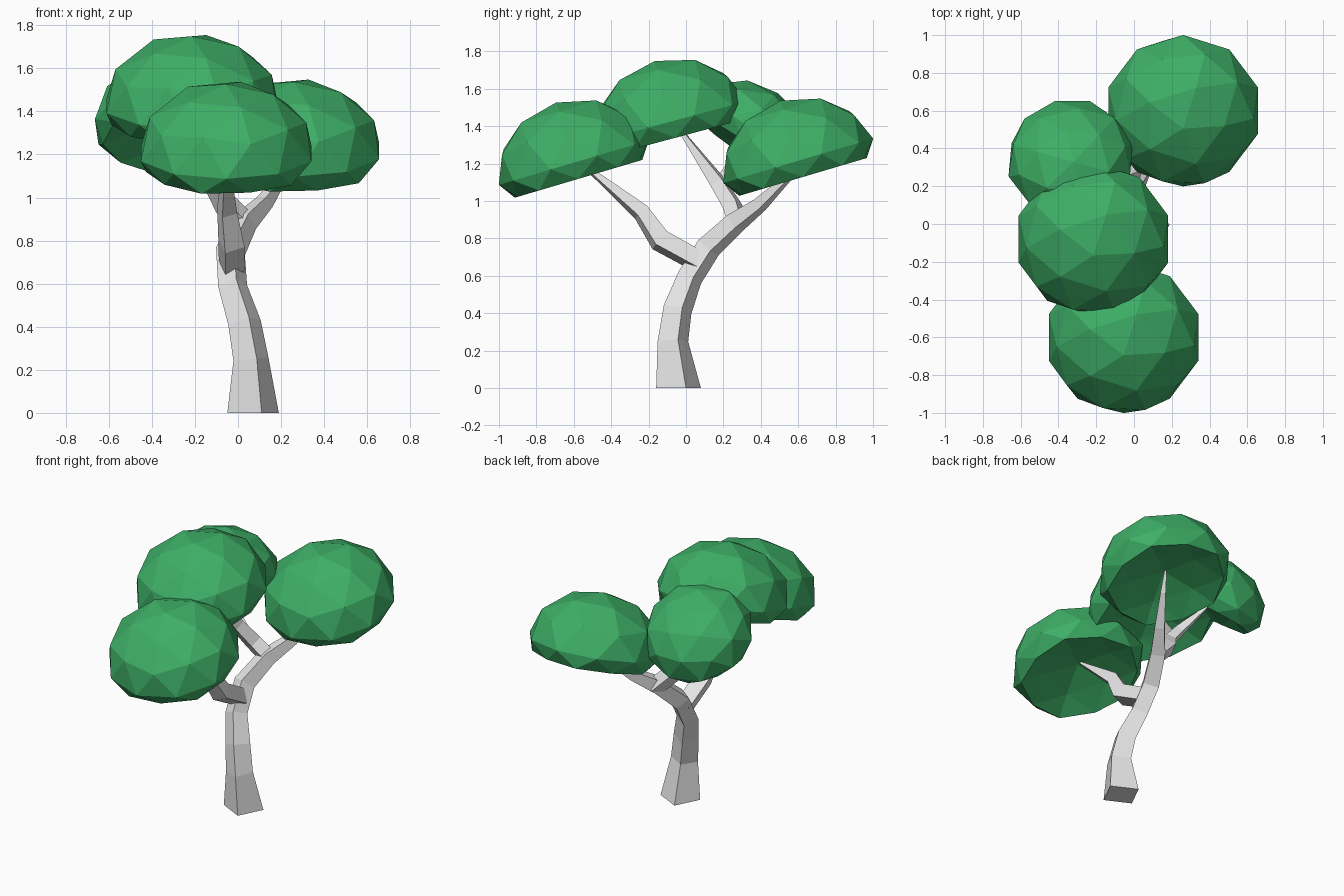
import bpy, bmesh, math
from mathutils import Vector, Matrix

if "Cube" in bpy.data.objects:
    bpy.data.objects.remove(bpy.data.objects["Cube"])

def material(name, rgb):
    m = bpy.data.materials.new(name)
    m.diffuse_color = (*rgb, 1)
    m.use_nodes = True
    m.node_tree.nodes["Principled BSDF"].inputs["Base Color"].default_value = m.diffuse_color
    return m

LEAF = material("leaf green", (0.048, 0.43, 0.135))
BARK = material("pale bark", (0.8, 0.8, 0.8))

def finish(bm, name, mat):
    bmesh.ops.recalc_face_normals(bm, faces=bm.faces[:])
    me = bpy.data.meshes.new(name)
    bm.to_mesh(me)
    bm.free()
    me.materials.append(mat)
    ob = bpy.data.objects.new(name, me)
    bpy.context.collection.objects.link(ob)
    return ob

def limb(name, points, radii, ref=(0.04, -0.12, 0)):
    """Square-section tapered tube along a path."""
    pts = [Vector(p) for p in points]
    ref = Vector(ref).normalized()
    bm = bmesh.new()
    rings = []
    for i, (p, r) in enumerate(zip(pts, radii)):
        t = (pts[min(i + 1, len(pts) - 1)] - pts[max(i - 1, 0)]).normalized()
        if p.z == 0:
            t = Vector((0, 0, 1))          # flat foot on the ground
        ref = (ref - t * ref.dot(t)).normalized()
        side = t.cross(ref)
        rings.append([bm.verts.new(p + r * d) for d in (ref, side, -ref, -side)])
    for a, b in zip(rings, rings[1:]):
        for k in range(4):
            bm.faces.new((a[k], a[(k + 1) % 4], b[(k + 1) % 4], b[k]))
    bm.faces.new(rings[0])
    bm.faces.new(rings[-1])
    return finish(bm, name, BARK)

def canopy(name, centre, tilt, scale=1.0, roll=0):
    """Squashed icosphere dome with a slightly hollowed underside."""
    bm = bmesh.new()
    bmesh.ops.create_icosphere(bm, subdivisions=2, radius=1)
    for v in bm.verts:
        z = v.co.z
        if z < -0.95:
            h = 0.01
        elif z < -0.7:
            h = -0.035
        else:
            h = max(z * 0.335, -0.09)
        v.co = Vector((v.co.x * 0.416, v.co.y * 0.418, h))
    bm.transform(Matrix.Translation(centre)
                 @ Matrix.Rotation(math.radians(roll), 4, 'Y')
                 @ Matrix.Rotation(math.radians(tilt), 4, 'X')
                 @ Matrix.Scale(scale, 4))
    return finish(bm, name, LEAF)

# Trunk leading into the back limb
limb("trunk",
     [(0.07, -0.04, 0), (0.06, -0.07, 0.25), (0.03, -0.045, 0.42), (-0.025, 0.02, 0.59),
      (-0.035, 0.12, 0.75), (0.03, 0.265, 0.885), (0.125, 0.395, 0.98), (0.22, 0.54, 1.12),
      (0.265, 0.62, 1.24)],
     [0.126, 0.086, 0.08, 0.07, 0.07, 0.062, 0.043, 0.023, 0.008])

# Branches
limb("front_branch",
     [(-0.03, 0.08, 0.67), (-0.03, -0.14, 0.79), (-0.05, -0.24, 0.94), (-0.055, -0.58, 1.22)],
     [0.065, 0.068, 0.052, 0.008], ref=(0.7, -0.7, 0))
limb("middle_branch",
     [(0.04, 0.28, 0.87), (-0.06, 0.25, 0.97), (-0.13, 0.17, 1.1), (-0.21, -0.06, 1.42)],
     [0.058, 0.058, 0.05, 0.008])
limb("left_branch",
     [(-0.1, 0.21, 1.04), (-0.18, 0.22, 1.14), (-0.33, 0.32, 1.33)],
     [0.045, 0.038, 0.008])

# Leaf canopies
canopy("front_canopy", (-0.055, -0.6, 1.205), 16.5)
canopy("top_canopy", (-0.215, -0.08, 1.425), 15)
canopy("back_canopy", (0.26, 0.6, 1.215), 16.5)
canopy("left_canopy", (-0.335, 0.34, 1.35), -34, 0.82, -8)
